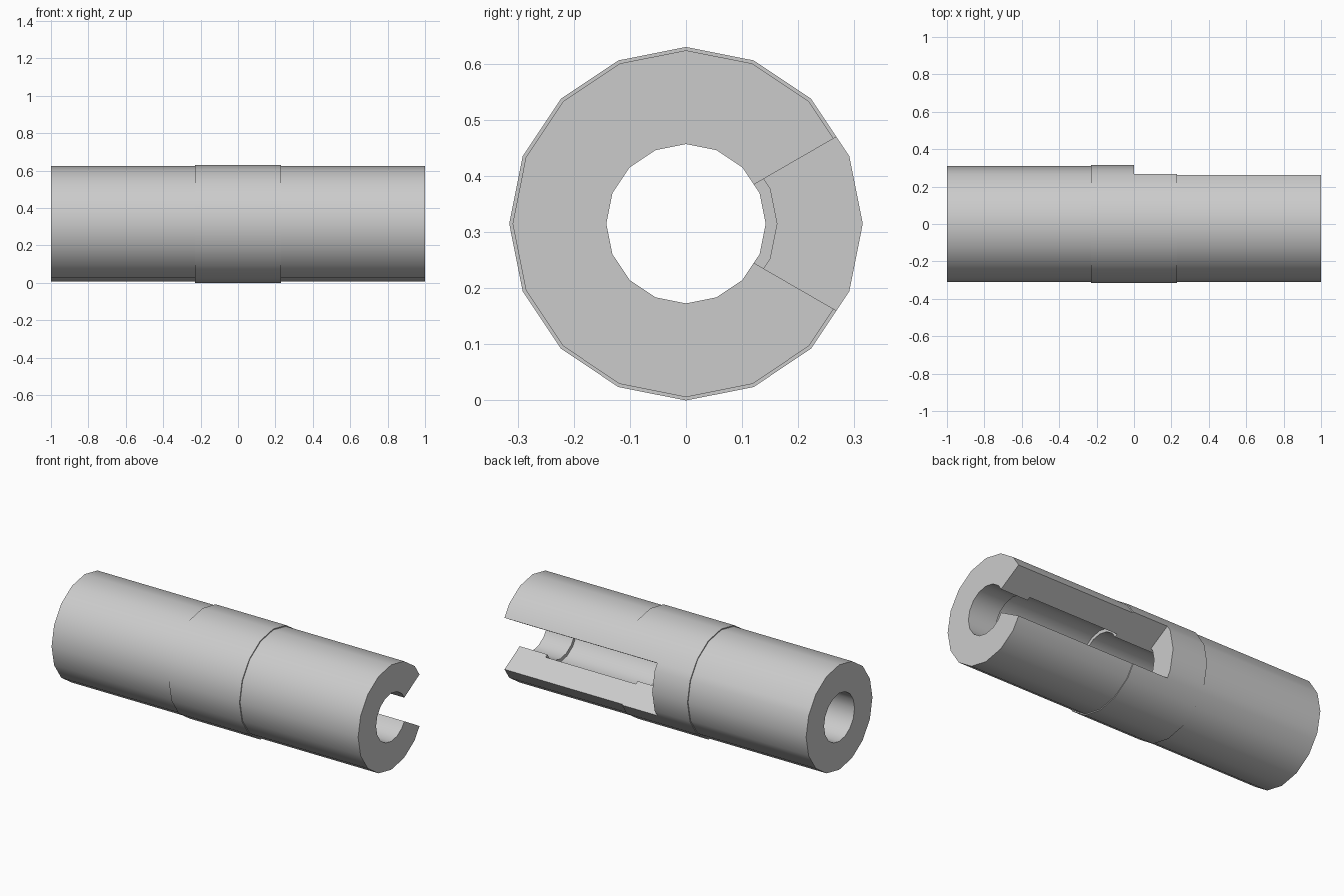
import bpy
import bmesh
from math import radians, sin, cos

cube = bpy.data.objects.get("Cube")
if cube:
    bpy.data.objects.remove(cube, do_unlink=True)

# One plain grey material
grey = bpy.data.materials.new("light grey")
grey.use_nodes = True
colour = (0.6, 0.6, 0.6, 1)
grey.diffuse_color = colour
grey.node_tree.nodes["Principled BSDF"].inputs["Base Color"].default_value = colour

# Stations along the tube, wall radii, and sixteen sides plus the slot edges
SIDES = 16
STEP = 360 / SIDES
SLOT = 30
HEIGHT = 0.315
xs = [-1, -0.82, -0.23, 0, 0.23, 0.82, 1]
radii = [0.142, 0.162, 0.309, 0.315]
angles = sorted([i * STEP for i in range(SIDES)] + [SLOT, 360 - SLOT])
n = len(angles)


def solid(a, x, r):
    """Is the cell at this angle, station and wall layer filled?"""
    if not (0 <= x < len(xs) - 1 and 0 <= r < len(radii) - 1):
        return False
    mid_x = (xs[x] + xs[x + 1]) / 2
    start = angles[a % n]
    in_slot = start < SLOT or start >= 360 - SLOT
    if in_slot and mid_x > 0:
        return False                              # open slot
    if r == 0:                                    # narrow bore: ends and middle
        return abs(mid_x) > 0.82 or (abs(mid_x) < 0.23 and not in_slot)
    if r == 2:                                    # raised middle collar
        return abs(mid_x) < 0.23
    return True


bm = bmesh.new()
points = {}


def point(a, x, r):
    """Shared vertex on the flat-sided ring."""
    key = (a % n, x, r)
    if key not in points:
        deg = angles[a % n]
        off = deg % STEP - STEP / 2
        rad = radii[r] * cos(radians(STEP / 2)) / cos(radians(off))
        points[key] = bm.verts.new((xs[x], rad * cos(radians(deg)),
                                    HEIGHT + rad * sin(radians(deg))))
    return points[key]


def face(corners):
    bm.faces.new([point(*c) for c in corners])


# Tube: a wall wherever a filled cell meets an empty one
for a in range(n):
    for x in range(len(xs)):
        for r in range(len(radii)):
            here = solid(a, x, r)
            if here != solid(a, x - 1, r):
                face([(a, x, r), (a + 1, x, r), (a + 1, x, r + 1), (a, x, r + 1)])
            if here != solid(a, x, r - 1):
                face([(a, x, r), (a + 1, x, r), (a + 1, x + 1, r), (a, x + 1, r)])
            if here != solid(a - 1, x, r):
                face([(a, x, r), (a, x + 1, r), (a, x + 1, r + 1), (a, x, r + 1)])

bmesh.ops.recalc_face_normals(bm, faces=bm.faces)
mesh = bpy.data.meshes.new("slotted_tube")
bm.to_mesh(mesh)
bm.free()
mesh.materials.append(grey)

tube = bpy.data.objects.new("slotted_tube", mesh)
bpy.context.collection.objects.link(tube)
bpy.ops.object.select_all(action="DESELECT")
tube.select_set(True)
bpy.context.view_layer.objects.active = tube
bpy.ops.object.shade_smooth_by_angle(angle=radians(29))
